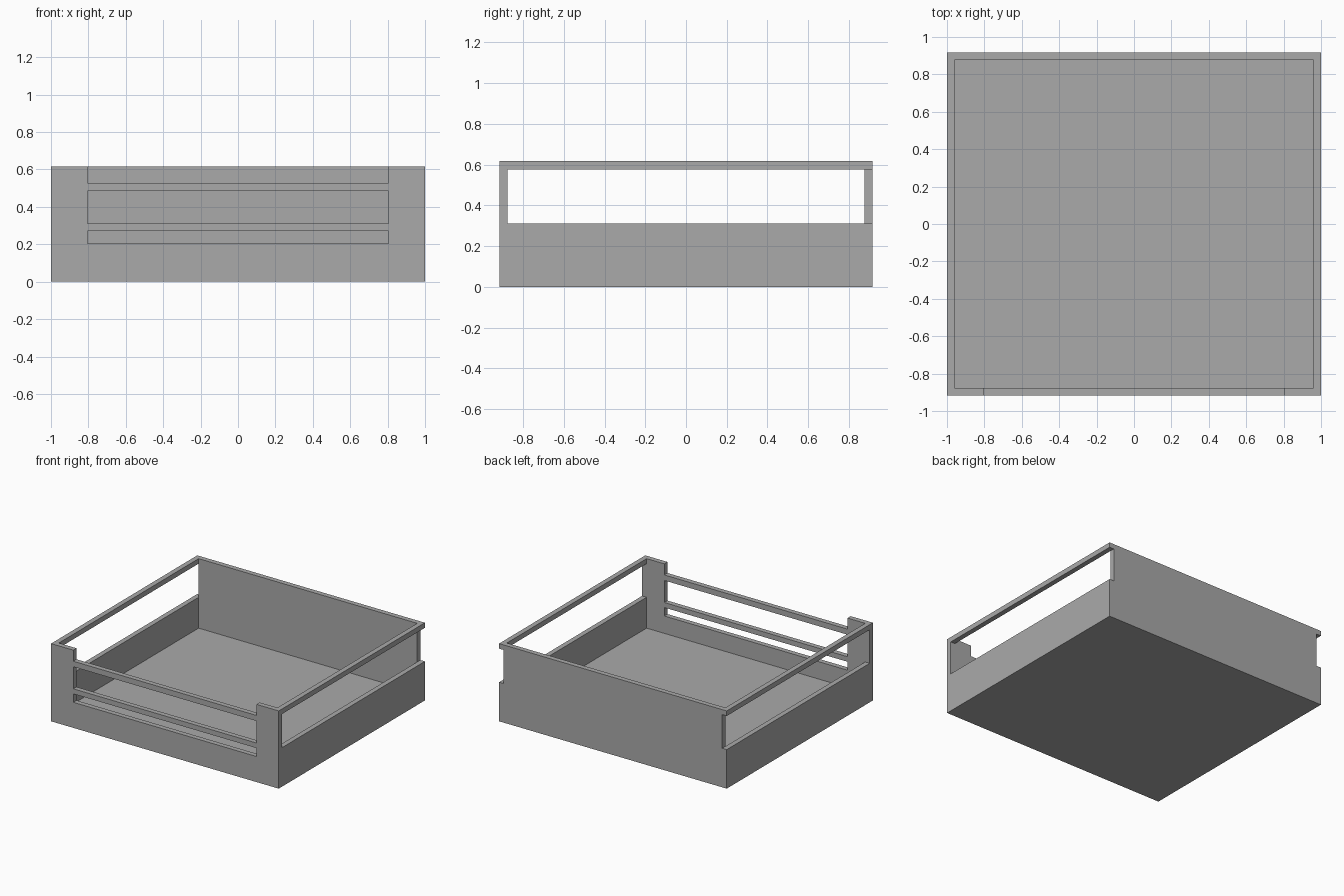
import bpy

if "Cube" in bpy.data.objects:
    bpy.data.objects.remove(bpy.data.objects["Cube"])

W, D, H = 1.0, 0.917, 0.617      # half width, half depth, height
T = 0.04                         # wall thickness
FLOOR = 0.065                    # floor thickness
IX, IY = W - T, D - T            # inner half sizes

grey = bpy.data.materials.new("grey")
grey.diffuse_color = (0.4, 0.4, 0.4, 1)
grey.use_nodes = True
grey.node_tree.nodes["Principled BSDF"].inputs["Base Color"].default_value = grey.diffuse_color


def box(name, x0, x1, y0, y1, z0, z1):
    verts = [(x, y, z) for x in (x0, x1) for y in (y0, y1) for z in (z0, z1)]
    faces = [(0, 1, 3, 2), (4, 6, 7, 5), (0, 4, 5, 1),
             (2, 3, 7, 6), (0, 2, 6, 4), (1, 5, 7, 3)]
    mesh = bpy.data.meshes.new(name)
    mesh.from_pydata(verts, [], faces)
    mesh.materials.append(grey)
    obj = bpy.data.objects.new(name, mesh)
    bpy.context.collection.objects.link(obj)
    return obj


# Solid block that becomes the tray
tray = box("open_tray", -W, W, -D, D, 0, H)

# Interior, side windows running out through the back corners, front slots
cutters = [
    box("interior_cutter", -IX, IX, -IY, IY, FLOOR, 1),
    box("right_window_cutter", IX, 1.2, -IY, 1.2, 0.31, 0.577),
    box("left_window_cutter", -1.2, -IX, -IY, 1.2, 0.31, 0.577),
]
for i, (z0, z1) in enumerate([(0.203, 0.27), (0.31, 0.485), (0.529, 1.0)]):
    cutters.append(box(f"front_slot_cutter_{i}", -0.805, 0.805,
                       -1.2, -0.8, z0, z1))

for c in cutters:
    mod = tray.modifiers.new(c.name, 'BOOLEAN')
    mod.operation = 'DIFFERENCE'
    mod.solver = 'EXACT'
    mod.object = c

# Bake the cuts and drop the cutters
bpy.context.view_layer.update()
graph = bpy.context.evaluated_depsgraph_get()
baked = bpy.data.meshes.new_from_object(tray.evaluated_get(graph))
tray.modifiers.clear()
tray.data = baked
for c in cutters:
    bpy.data.objects.remove(c)
